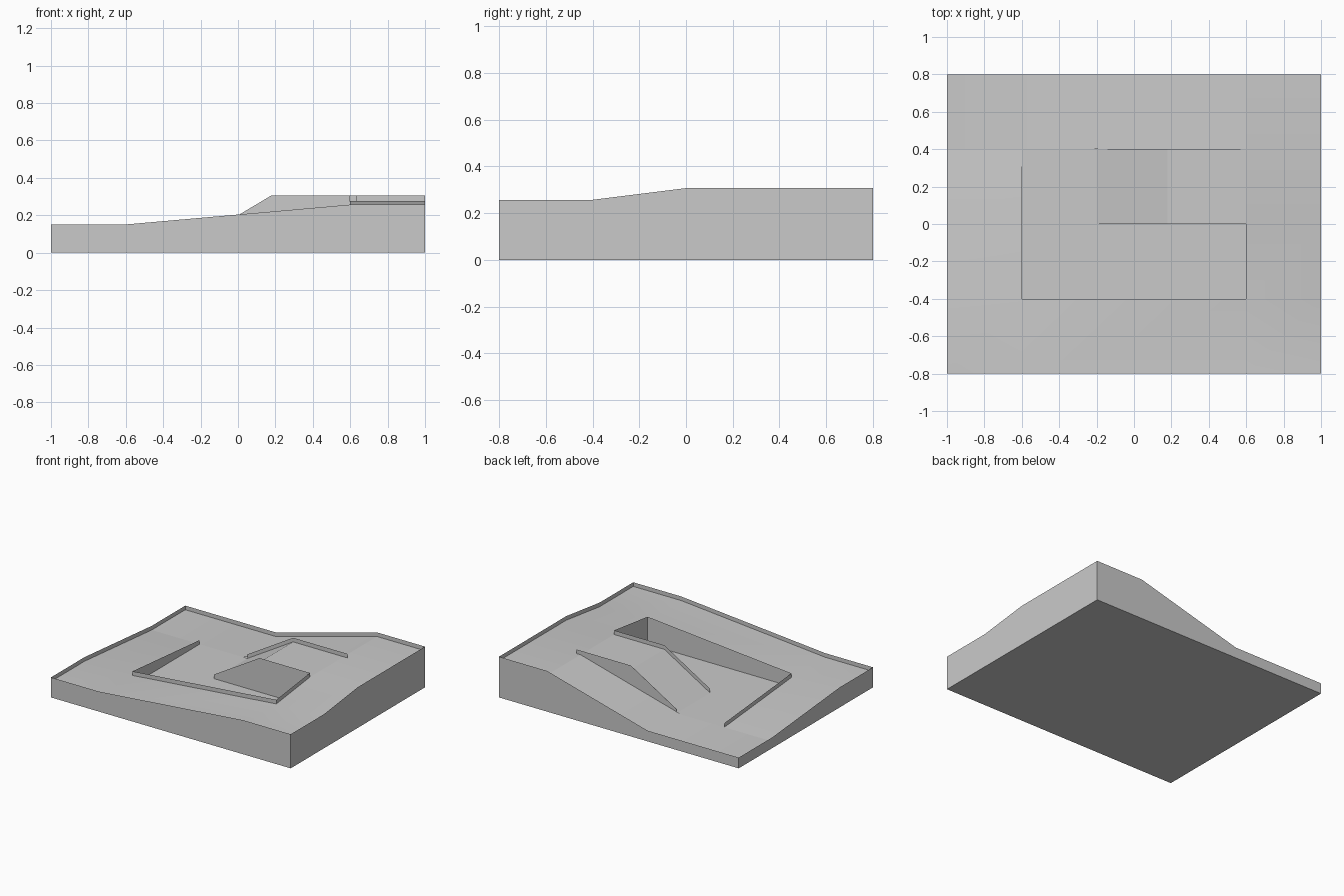
import bpy
import bmesh

cube = bpy.data.objects.get("Cube")
if cube:
    bpy.data.objects.remove(cube)

# One plain grey for everything
grey = bpy.data.materials.new("stone grey")
grey.use_nodes = True
colour = (0.59, 0.59, 0.59, 1)
grey.diffuse_color = colour
grey.node_tree.nodes["Principled BSDF"].inputs["Base Color"].default_value = colour

# Road levels, and how far the thin walls stand above the road
LOW, MID, HIGH, TOP = 0.05, 0.12, 0.226, 0.276
LIP = 0.031


def finish(name, bm):
    bmesh.ops.remove_doubles(bm, verts=bm.verts, dist=0.0005)
    mesh = bpy.data.meshes.new(name)
    bm.to_mesh(mesh)
    bm.free()
    mesh.materials.append(grey)
    obj = bpy.data.objects.new(name, mesh)
    bpy.context.collection.objects.link(obj)
    return obj


def add_face(bm, points):
    return bm.faces.new([bm.verts.new(p) for p in points])


def add_patch(bm, x0, x1, y0, y1, start, end, axis="x"):
    """Rectangular piece of road, sloping from start to end along an axis."""
    se, nw = (end, start) if axis == "x" else (start, end)
    add_face(bm, [(x0, y0, start), (x1, y0, se), (x1, y1, end), (x0, y1, nw)])


def add_wall(bm, path, base):
    """Thin upright wall whose top follows the path."""
    for (ax, ay, az), (bx, by, bz) in zip(path, path[1:]):
        add_face(bm, [(ax, ay, base), (bx, by, base),
                      (bx, by, bz + LIP), (ax, ay, az + LIP)])


# Road surface: a loop climbing around a sunken court
bm = bmesh.new()
add_patch(bm, -1, -0.24, 0.4, 0.8, LOW, LOW)             # low corner
add_patch(bm, -1, -0.6, -0.4, 0.4, MID, LOW, "y")        # side ramp
add_patch(bm, -1, -0.6, -0.8, -0.4, MID, MID)            # middle corner
add_patch(bm, -0.6, 0.6, -0.8, -0.4, MID, HIGH)          # front ramp
add_patch(bm, 0.6, 1, -0.8, -0.4, HIGH, HIGH)            # high corner
add_patch(bm, 0.6, 1, -0.4, 0, HIGH, TOP, "y")           # opposite side ramp
add_patch(bm, 0.6, 1, 0, 0.8, TOP, TOP)                  # top corner
add_patch(bm, -0.24, 0.6, 0.4, 0.8, LOW, TOP)            # gentle back ramp
add_patch(bm, 0.18, 0.6, 0, 0.4, TOP, TOP)               # top landing
add_patch(bm, -0.2, 0.18, 0, 0.4, LOW, TOP)              # steep ramp
add_patch(bm, -0.6, 0.6, -0.4, 0, LOW, LOW)              # sunken court
add_patch(bm, -0.6, -0.2, 0, 0.4, LOW, LOW)              # court entrance
road = finish("road_surface", bm)
bpy.ops.object.select_all(action="DESELECT")
road.select_set(True)
bpy.context.view_layer.objects.active = road
bpy.ops.object.shade_smooth_by_angle()

# Outer wall and underside
bm = bmesh.new()
add_wall(bm, [(-1, -0.8, MID), (-0.6, -0.8, MID), (0.6, -0.8, HIGH),
              (1, -0.8, HIGH), (1, -0.4, HIGH), (1, 0, TOP), (1, 0.8, TOP),
              (0.6, 0.8, TOP), (-0.24, 0.8, LOW), (-1, 0.8, LOW),
              (-1, 0.4, LOW), (-1, -0.4, MID), (-1, -0.8, MID)], 0)
add_face(bm, [(-1, -0.8, 0), (-1, 0.8, 0), (1, 0.8, 0), (1, -0.8, 0)])
finish("outer_wall", bm)

# Wall around the sunken court
bm = bmesh.new()
add_wall(bm, [(-0.6, 0.4, LOW), (-0.6, -0.4, MID), (0.6, -0.4, HIGH),
              (0.6, 0, TOP), (0.18, 0, TOP), (-0.2, 0, LOW)], LOW)
finish("court_wall", bm)

# Wall between the steep and gentle ramps
bm = bmesh.new()
add_wall(bm, [(0.635, 0.4, TOP), (0.18, 0.4, TOP), (-0.2, 0.4, LOW)], LOW)
finish("ramp_wall", bm)
